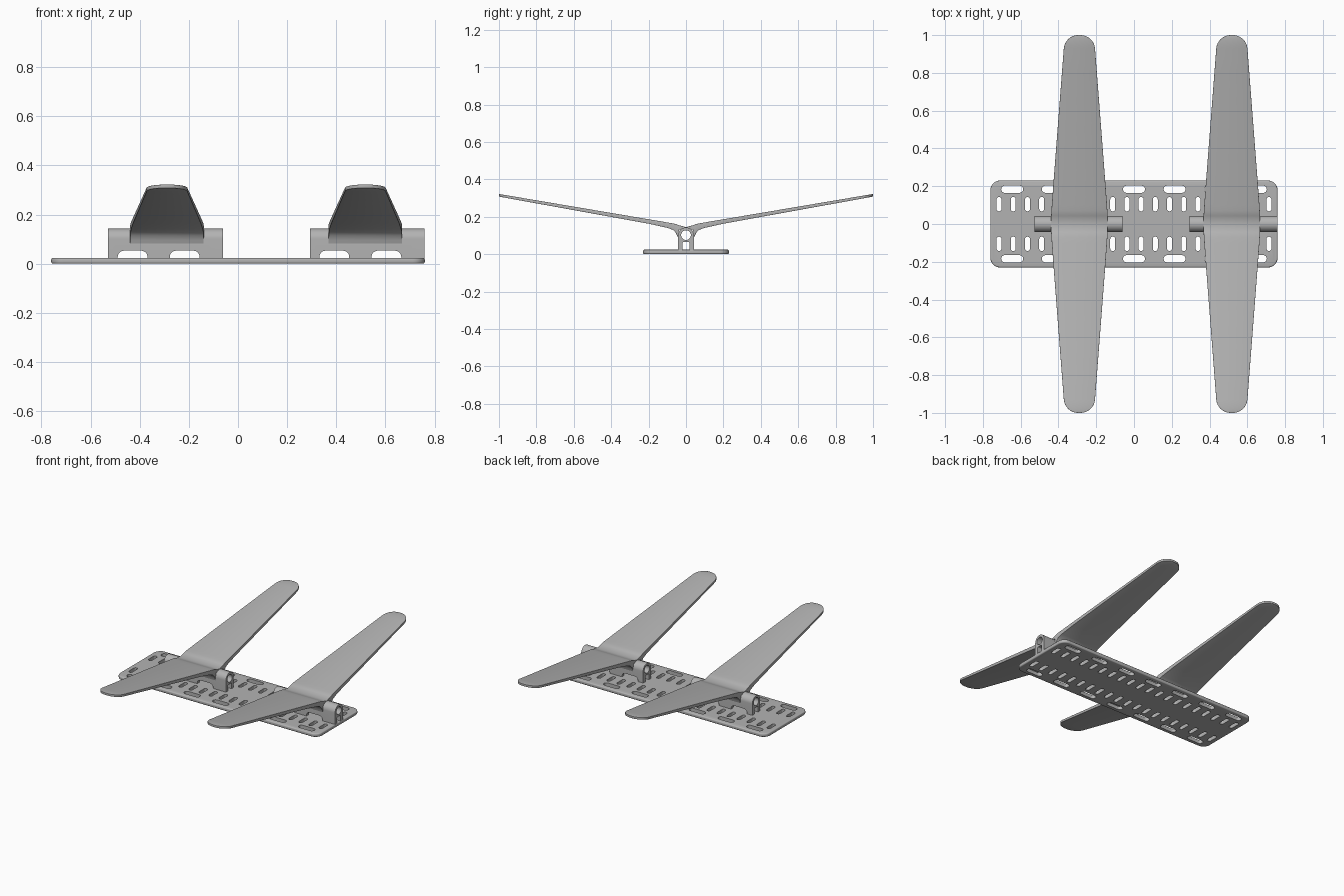
import bpy, bmesh, math

if "Cube" in bpy.data.objects:
    bpy.data.objects.remove(bpy.data.objects["Cube"], do_unlink=True)

grey = bpy.data.materials.new("plain grey")
grey.use_nodes = True
grey.diffuse_color = (0.45, 0.45, 0.45, 1)
grey.node_tree.nodes["Principled BSDF"].inputs["Base Color"].default_value = (0.45, 0.45, 0.45, 1)


def rounded_rect(cx, cy, w, h, r, steps=5):
    """Outline of a rectangle with round corners."""
    pts = []
    for k, (sx, sy) in enumerate([(1, 1), (-1, 1), (-1, -1), (1, -1)]):
        for i in range(steps + 1):
            a = math.pi / 2 * (k + i / steps)
            pts.append((cx + sx * (w / 2 - r) + r * math.cos(a),
                        cy + sy * (h / 2 - r) + r * math.sin(a)))
    return pts


def finish(name, bm):
    bmesh.ops.remove_doubles(bm, verts=bm.verts, dist=1e-5)
    bmesh.ops.recalc_face_normals(bm, faces=bm.faces)
    mesh = bpy.data.meshes.new(name)
    bm.to_mesh(mesh)
    bm.free()
    mesh.materials.append(grey)
    obj = bpy.data.objects.new(name, mesh)
    bpy.context.collection.objects.link(obj)
    return obj


def prism(name, outlines, place, lo, hi):
    """Extrude each 2D outline from lo to hi; place maps (u, v, depth) to xyz."""
    bm = bmesh.new()
    for pts in outlines:
        a = [bm.verts.new(place(u, v, lo)) for u, v in pts]
        b = [bm.verts.new(place(u, v, hi)) for u, v in pts]
        bm.faces.new(a)
        bm.faces.new(b[::-1])
        for i in range(len(a)):
            j = (i + 1) % len(a)
            bm.faces.new((a[i], a[j], b[j], b[i]))
    return finish(name, bm)


def along_x(u, v, d):
    return (d, u, v)


def along_y(u, v, d):
    return (u, d, v)


def along_z(u, v, d):
    return (u, v, d)


def activate(obj):
    bpy.ops.object.select_all(action='DESELECT')
    obj.select_set(True)
    bpy.context.view_layer.objects.active = obj


def cut(obj, cutter):
    activate(obj)
    mod = obj.modifiers.new("cut", 'BOOLEAN')
    mod.operation = 'DIFFERENCE'
    mod.solver = 'EXACT'
    mod.object = cutter
    bpy.ops.object.modifier_apply(modifier=mod.name)
    bpy.data.objects.remove(cutter, do_unlink=True)


def round_edges(obj, width, angle):
    activate(obj)
    mod = obj.modifiers.new("round", 'BEVEL')
    mod.width = width
    mod.segments = 3
    mod.limit_method = 'ANGLE'
    mod.angle_limit = math.radians(angle)
    bpy.ops.object.modifier_apply(modifier=mod.name)


def smooth(obj):
    activate(obj)
    bpy.ops.object.shade_smooth_by_angle(angle=math.radians(35))


# Base plate with rows of slots
plate = prism("base_plate", [rounded_rect(0, 0, 1.52, 0.46, 0.05, 8)], along_z, 0, 0.024)
round_edges(plate, 0.007, 60)
slots = []
for side in (-1, 1):
    for i in range(20):
        slots.append(rounded_rect((i - 9.5) * 0.0752, side * 0.105, 0.026, 0.076, 0.0125))
    for i in range(-3, 4):
        slots.append(rounded_rect(i * 0.215, side * 0.184, 0.116, 0.038, 0.0185))
cut(plate, prism("slot_cutter", slots, along_z, -0.1, 0.1))
smooth(plate)


def build_mount(name, cx):
    """Bar with a round top, a bore, a square channel and cable notches."""
    arc = [(0.042 * math.cos(math.pi * i / 20), 0.101 + 0.042 * math.sin(math.pi * i / 20))
           for i in range(21)]
    bar = prism(name, [arc + [(-0.042, 0.02), (0.042, 0.02)]], along_x, cx - 0.233, cx + 0.233)
    bore = rounded_rect(0, 0.102, 0.052, 0.052, 0.026, 8)
    cut(bar, prism("bore_cutter", [bore[:8] + bore[9:17] + bore[18:26] + bore[27:35]],
                   along_x, cx - 0.4, cx + 0.4))
    cut(bar, prism("channel_cutter", [rounded_rect(0, 0.035, 0.038, 0.06, 0.006)],
                   along_x, cx - 0.4, cx + 0.4))
    notches = [rounded_rect(cx + dx, 0.02, 0.121, 0.066, 0.025) for dx in (-0.134, 0.078)]
    cut(bar, prism("notch_cutter", notches, along_y, -0.2, 0.2))
    smooth(bar)


def build_wing(name, cx):
    """Tapered blade pair in a shallow V, with a fillet under the middle."""
    fillet = [(0, 0.133), (0.037, 0.133), (0.04, 0.075), (0.045, 0.095),
              (0.055, 0.115), (0.07, 0.13), (0.1, 0.141)]
    half = [(y, 0.153 - 0.008 * math.cos(min(y / 0.06, 1) * math.pi / 2) + 0.169 * y, z)
            for y, z in fillet]
    tip_r = 0.07
    tip = [1 - tip_r + tip_r * math.sin(math.pi / 2 * i / 8) for i in range(9)]
    for y in [0.2, 0.35, 0.5, 0.65, 0.8] + tip:
        top = 0.153 + 0.169 * y
        half.append((y, top, top - 0.026 + 0.012 * y))
    stations = [(-y, t, b) for y, t, b in half[:0:-1]] + half
    bm = bmesh.new()
    rings = []
    for y, top, bottom in stations:
        d = abs(y)
        w = 0.153 - 0.077 * max(0, d - 0.015) - 0.003 * math.exp(-d * 20)
        over = max(0, (d - (1 - tip_r)) / tip_r)
        w -= tip_r * (1 - math.sqrt(max(0, 1 - over * over)))
        rings.append([bm.verts.new((cx + s * w, y, z))
                      for s, z in ((-1, bottom), (1, bottom), (1, top), (-1, top))])
    for a, b in zip(rings, rings[1:]):
        for i in range(4):
            j = (i + 1) % 4
            bm.faces.new((a[i], a[j], b[j], b[i]))
    bm.faces.new(rings[0])
    bm.faces.new(rings[-1])
    wing = finish(name, bm)
    round_edges(wing, 0.003, 60)
    smooth(wing)


# Two mounts, each carrying a blade pair
for side, cx in (("right", -0.295), ("left", 0.526)):
    build_mount(side + "_mount", cx)
    build_wing(side + "_blades", cx + 0.006 if side == "right" else cx - 0.008)
